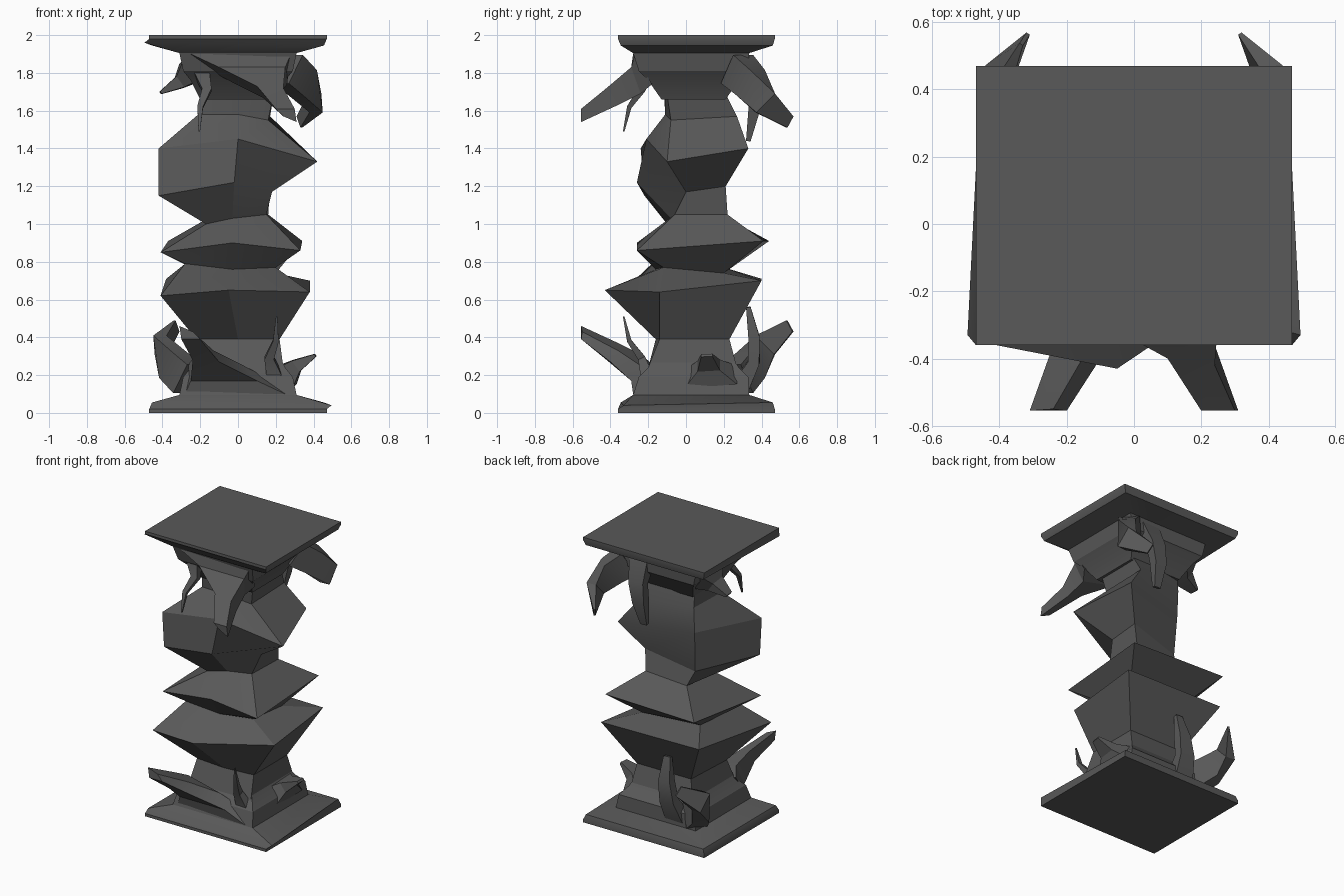
import bpy, bmesh
from math import pi, radians
from mathutils import Vector, Matrix

# Half turn about the y axis through mid height: maps the base onto the capital
FLIP = Matrix.Translation((0, 0, 1)) @ Matrix.Rotation(pi, 4, 'Y') @ Matrix.Translation((0, 0, -1))

stone = bpy.data.materials.new("dark_stone")
stone.diffuse_color = (.1, .1, .1, 1)


def loft(name, rings, flip=False):
    bm = bmesh.new()
    vr = [[bm.verts.new(p) for p in r] for r in rings]
    n = len(rings[0])
    for a, b in zip(vr, vr[1:]):
        for i in range(n):
            j = (i + 1) % n
            bm.faces.new((a[i], a[j], b[j], b[i]))
    bm.faces.new(vr[0][::-1])
    bm.faces.new(vr[-1])
    if flip:
        bm.transform(FLIP)
    bmesh.ops.recalc_face_normals(bm, faces=bm.faces)
    me = bpy.data.meshes.new(name)
    bm.to_mesh(me)
    bm.free()
    me.materials.append(stone)
    ob = bpy.data.objects.new(name, me)
    bpy.context.collection.objects.link(ob)
    return ob


def horn(name, path, side, flip):
    """Tapered four-sided horn; path items are (point, half width, half thickness)."""
    pts = [Vector(p[0]) for p in path]
    rings = []
    for i, (p, w, t) in enumerate(path):
        tan = (pts[min(i + 1, len(pts) - 1)] - pts[max(i - 1, 0)]).normalized()
        nor = tan.cross(Vector(side)).normalized()
        wid = nor.cross(tan).normalized()
        c = pts[i]
        rings.append([c + wid * w + nor * t, c - wid * w + nor * t,
                      c - wid * w - nor * t, c + wid * w - nor * t])
    loft(name, rings, flip)


# Base and capital: the same slab, drum and horns, turned over for the top
for prefix, flip in (("base", False), ("capital", True)):
    profile = [(.47, -.36, .47, 0), (.47, -.36, .47, .02), (.455, -.345, .46, .055),
               (.31, -.28, .335, .095), (.29, -.25, .33, .19),
               (.25, -.2, .28, .24), (.2, -.13, .21, .34)]
    rings = [[(-x, y0, z), (x, y0, z), (x, y1, z), (-x, y1, z)] for x, y0, y1, z in profile]
    rings[2][1] = (.495, -.33, .04)          # pulled-out slab corner
    loft(prefix + "_slab", rings, flip)

    # wide sweeping front horn
    loft(prefix + "_front_horn", [
        [(-.28, -.27, .1), (.25, -.28, .1), (.2, -.2, .16), (-.26, -.18, .26)],
        [(-.25, -.29, .17), (.1, -.29, .17), (.03, -.24, .25), (-.22, -.24, .31)],
        [(-.24, -.42, .28), (-.1, -.40, .27), (-.13, -.36, .33), (-.24, -.36, .37)],
        [(-.30, -.555, .39), (-.2, -.555, .39), (-.24, -.55, .43), (-.31, -.555, .46)]], flip)
    # thin front tendril
    horn(prefix + "_tendril", [((.2, -.2, .17), .045, .035), ((.165, -.235, .29), .025, .02),
                               ((.2, -.30, .38), .015, .012), ((.205, -.33, .51), .004, .004)],
         (1, 0, 0), flip)
    # short side horn
    horn(prefix + "_side_horn", [((.25, .13, .19), .14, .07), ((.31, .12, .25), .06, .035),
                                 ((.41, .11, .305), .03, .008)], (0, 1, 0), flip)
    # heavy back corner horn, flattened sideways
    horn(prefix + "_back_horn", [((-.26, .27, .18), .09, .07), ((-.34, .34, .25), .085, .055),
                                 ((-.41, .42, .36), .07, .035), ((-.325, .55, .46), .035, .006)],
         (0, 0, 1), flip)
    # upright back spike
    horn(prefix + "_back_spike", [((-.14, .28, .12), .07, .05), ((-.12, .36, .27), .055, .03),
                                  ((-.10, .36, .40), .045, .03), ((-.09, .33, .56), .025, .012)],
         (1, 0, 0), flip)

# Twisted column: five-sided rings (front left, front, front right, back right, back left)
loft("column", [
    [(-.24, -.2, .24), (0, -.2, .24), (.24, -.2, .24), (.24, .27, .24), (-.24, .27, .24)],
    [(-.22, -.14, .39), (0, -.16, .39), (.22, -.14, .39), (.22, .23, .39), (-.2, .23, .39)],
    [(-.41, -.36, .62), (-.05, -.43, .65), (.38, -.14, .64), (.38, .40, .70), (-.38, .40, .71)],
    [(-.28, -.18, .79), (-.03, -.16, .76), (.2, -.12, .77), (.2, .2, .74), (-.25, .2, .77)],
    [(-.41, -.25, .85), (-.03, -.26, .90), (.33, -.26, .86), (.34, .41, .91), (-.37, .44, .91)],
    [(-.17, -.1, 1.0), (-.03, -.08, 1.03), (.15, -.06, 1.05), (.16, .22, 1.05), (-.16, .22, 1.03)],
    [(-.42, -.22, 1.15), (-.02, -.26, 1.22), (.18, .0, 1.17), (.17, .21, 1.20), (-.19, .17, 1.12)],
    [(-.42, -.24, 1.40), (0, -.21, 1.45), (.42, -.1, 1.33), (.3, .33, 1.40), (-.2, .19, 1.40)],
    [(-.21, -.1, 1.58), (0, -.11, 1.58), (.16, -.08, 1.55), (.17, .27, 1.57), (-.2, .2, 1.58)],
    [(-.2, -.11, 1.75), (0, -.12, 1.75), (.2, -.11, 1.75), (.2, .18, 1.75), (-.2, .18, 1.75)]])

# Smooth only the shallow creases
bpy.ops.object.select_all(action='SELECT')
bpy.context.view_layer.objects.active = bpy.context.collection.objects["column"]
bpy.ops.object.shade_smooth_by_angle(angle=radians(25))
